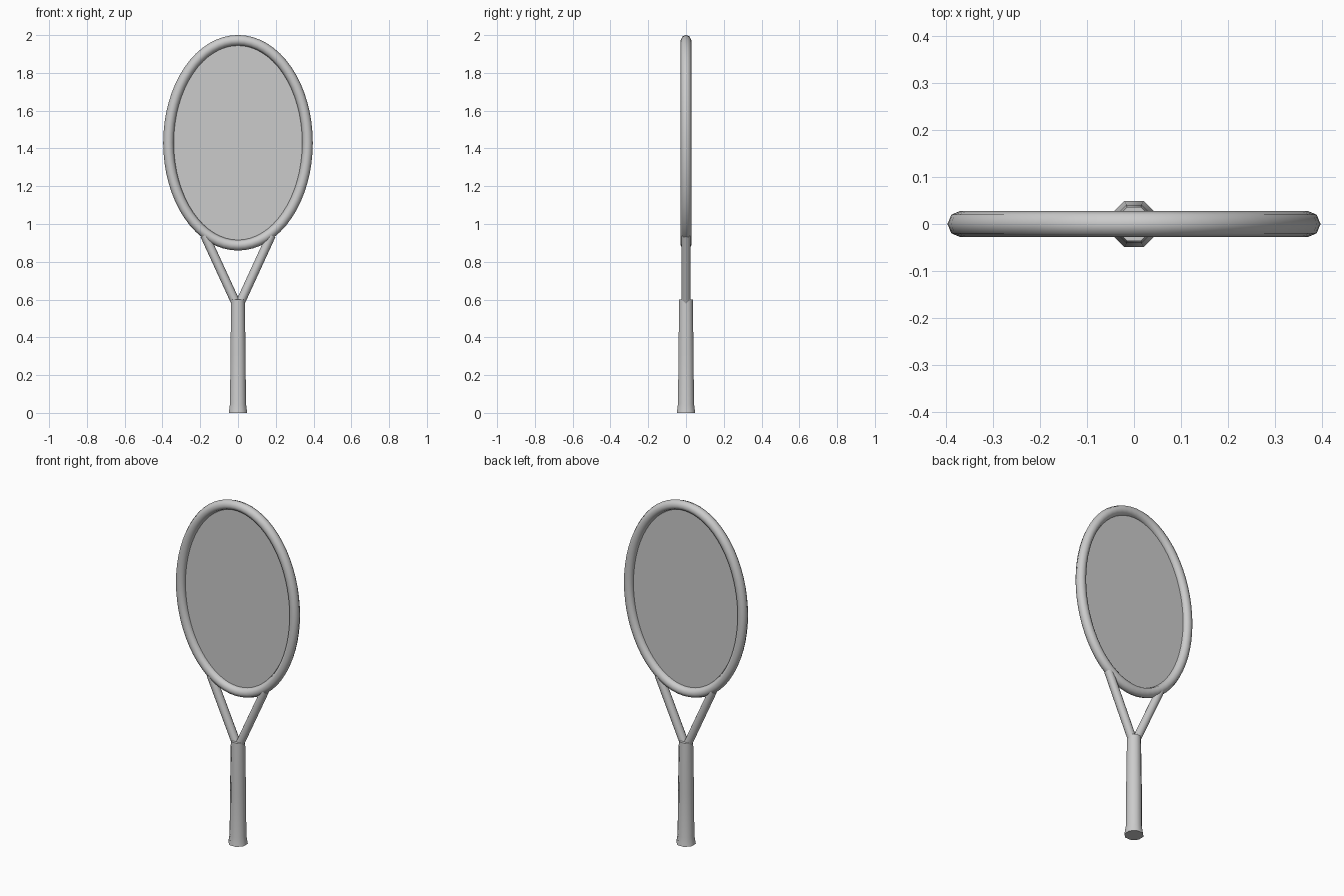
import bpy, bmesh, math
from mathutils import Vector

if "Cube" in bpy.data.objects:
    bpy.data.objects.remove(bpy.data.objects["Cube"])

grey = bpy.data.materials.new("plain grey")
grey.diffuse_color = (0.6, 0.6, 0.6, 1)
grey.use_nodes = True
grey.node_tree.nodes["Principled BSDF"].inputs["Base Color"].default_value = grey.diffuse_color

CZ, RX, RZ, TUBE = 1.43, 0.368, 0.5425, 0.028


def finish(name, bm, angle=60):
    bmesh.ops.recalc_face_normals(bm, faces=bm.faces)
    me = bpy.data.meshes.new(name)
    bm.to_mesh(me)
    bm.free()
    me.materials.append(grey)
    ob = bpy.data.objects.new(name, me)
    bpy.context.collection.objects.link(ob)
    bpy.ops.object.select_all(action='DESELECT')
    ob.select_set(True)
    bpy.context.view_layer.objects.active = ob
    bpy.ops.object.shade_smooth_by_angle(angle=math.radians(angle))
    return ob


def loft(name, rings, closed=False):
    """Skin a list of point rings; cap the ends unless closed."""
    bm = bmesh.new()
    vs = [[bm.verts.new(p) for p in r] for r in rings]
    n = len(vs[0])
    pairs = list(zip(vs, vs[1:])) + ([(vs[-1], vs[0])] if closed else [])
    for a, b in pairs:
        for i in range(n):
            j = (i + 1) % n
            bm.faces.new((a[i], a[j], b[j], b[i]))
    if not closed:
        bm.faces.new(vs[0][::-1])
        bm.faces.new(vs[-1])
    return finish(name, bm)


def section(center, u, v, r, start=0.0, sides=8):
    c = Vector(center)
    return [c + r * (math.cos(start + k * math.tau / sides) * u
                     + math.sin(start + k * math.tau / sides) * v)
            for k in range(sides)]


# Oval head frame with an eight-sided tube
Y = Vector((0, 1, 0))
rings = []
for i in range(64):
    t = i * math.tau / 64
    out = Vector((math.cos(t) * RZ, 0, math.sin(t) * RX)).normalized()
    rings.append(section((RX * math.cos(t), 0, CZ + RZ * math.sin(t)), out, Y, TUBE))
loft("head_frame", rings, closed=True)

# String bed: thin oval sheet inside the frame
bm = bmesh.new()
bmesh.ops.create_circle(bm, cap_ends=True, segments=64, radius=1)
for v in bm.verts:
    v.co = Vector((v.co.x * RX, 0, CZ + v.co.y * RZ))
finish("string_bed", bm)

# Two throat struts
for side, label in ((-1, "left"), (1, "right")):
    a = Vector((side * 0.015, 0, 0.59))
    b = Vector((side * 0.176, 0, 0.94))
    u = (b - a).normalized().cross(Y)
    loft("throat_strut_" + label, [section(p, u, Y, 0.024) for p in (a, b)])

# Eight-sided handle with flared butt
X = Vector((1, 0, 0))
k = 1 / math.cos(math.pi / 8)
profile = [(0, 0.049), (0.05, 0.042), (0.31, 0.040), (0.60, 0.036)]
loft("handle", [section((0, 0, z), X, Y, r * k, math.pi / 8) for z, r in profile])
